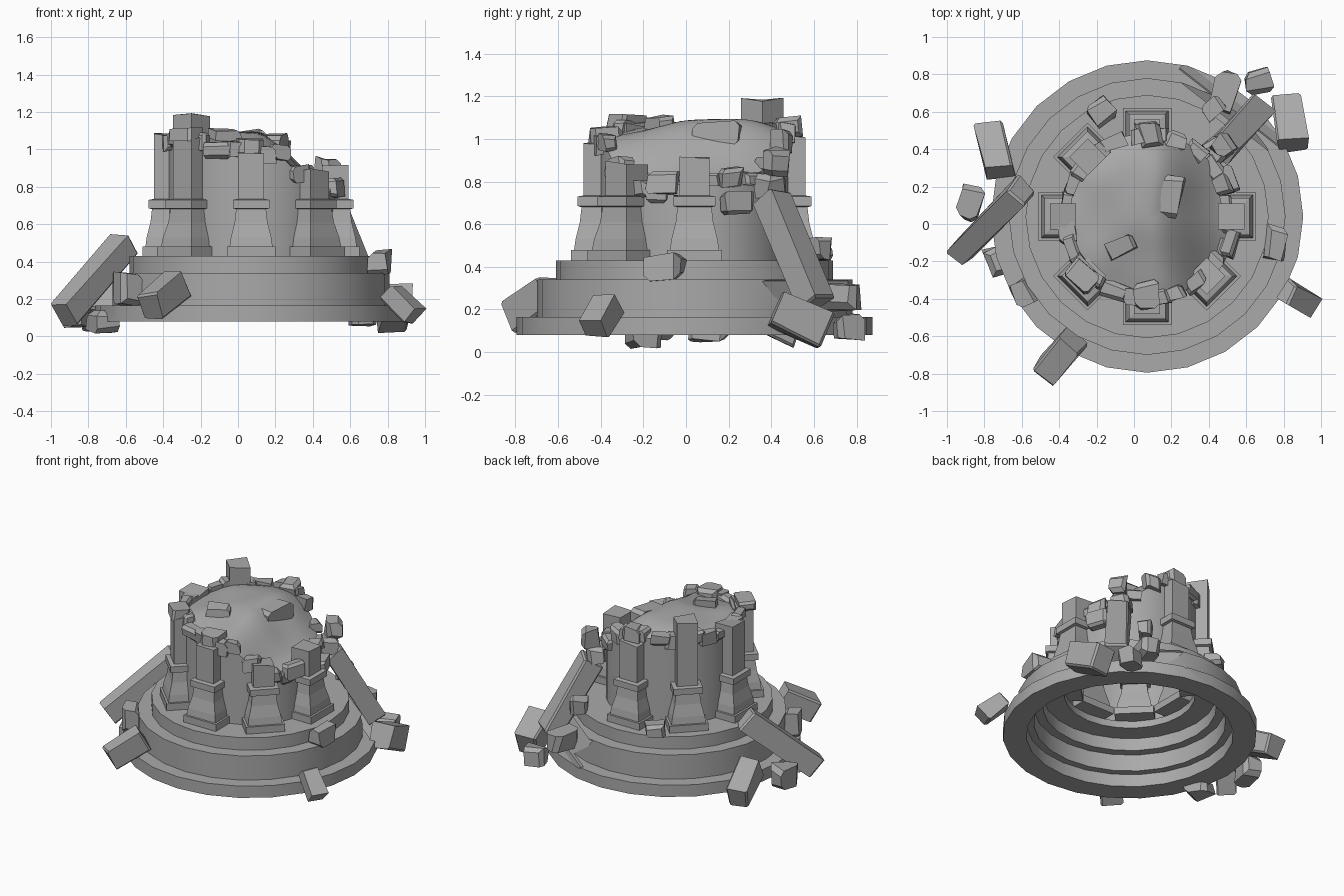
import bpy, bmesh, math, random
from math import sin, cos, pi, radians
from mathutils import Vector, Matrix, noise

random.seed(4)
if "Cube" in bpy.data.objects:
    bpy.data.objects.remove(bpy.data.objects["Cube"])

stone = bpy.data.materials.new("grey stone")
stone.use_nodes = True
GREY = (0.4, 0.4, 0.4, 1)
stone.diffuse_color = GREY
stone.node_tree.nodes["Principled BSDF"].inputs["Base Color"].default_value = GREY

CX, CY = 0.07, 0.04
SIDES = 24


def finish(name, bm, smooth=False):
    bmesh.ops.recalc_face_normals(bm, faces=bm.faces)
    mesh = bpy.data.meshes.new(name)
    bm.to_mesh(mesh)
    bm.free()
    ob = bpy.data.objects.new(name, mesh)
    bpy.context.collection.objects.link(ob)
    mesh.materials.append(stone)
    if smooth:
        bpy.ops.object.select_all(action='DESELECT')
        ob.select_set(True)
        bpy.context.view_layer.objects.active = ob
        bpy.ops.object.shade_smooth_by_angle(angle=radians(35))
    return ob


def block(name, a, b, width, thick, jitter=0.012, bevel=0.012):
    """Chipped stone block running from point a to point b."""
    a, b = Vector(a), Vector(b)
    bm = bmesh.new()
    bmesh.ops.create_cube(bm, size=1)
    for v in bm.verts:
        v.co = Vector((v.co.x * width, v.co.y * thick, v.co.z * (b - a).length))
        v.co += Vector([random.uniform(-jitter, jitter) for _ in range(3)])
    if bevel:
        chipped = random.sample(list(bm.edges), 5)
        bmesh.ops.bevel(bm, geom=chipped, offset=bevel, segments=1, affect='EDGES')
    turn = (b - a).to_track_quat('Z', 'Y').to_matrix().to_4x4()
    bm.transform(Matrix.Translation((a + b) / 2) @ turn)
    return finish(name, bm)


def rock(name, centre, size, turn=0):
    """Small rubble stone with cut corners, rotated about z by turn degrees."""
    c = Vector(centre)
    half = Matrix.Rotation(radians(turn), 3, 'Z') @ Vector((0, size[1] / 2, 0))
    return block(name, c - half, c + half, size[0], size[2], min(size) * 0.15, min(size) * 0.25)


# Stepped hollow dais, turned from one closed profile
profile = [(0.835, 0.08), (0.835, 0.165), (0.74, 0.165), (0.74, 0.34), (0.65, 0.34),
           (0.65, 0.43), (0.43, 0.43), (0.43, 0.38), (0.57, 0.38), (0.57, 0.29),
           (0.63, 0.29), (0.63, 0.17), (0.68, 0.17), (0.68, 0.08)]
bm = bmesh.new()
rings = [[bm.verts.new((CX + r * sin(2 * pi * i / SIDES), CY + r * cos(2 * pi * i / SIDES), z))
          for r, z in profile] for i in range(SIDES)]
for i in range(SIDES):
    p, q = rings[i], rings[(i + 1) % SIDES]
    for k in range(len(profile)):
        n = (k + 1) % len(profile)
        bm.faces.new((p[k], p[n], q[n], q[k]))
dais = finish("stepped_dais", bm, True)

# Two broken bites sheared off the dais steps
for n, (angle, dist) in enumerate([(234, 0.79), (52, 0.77)]):
    bm = bmesh.new()
    bmesh.ops.create_cube(bm, size=1)
    place = (Matrix.Translation((CX, CY, 0.27)) @ Matrix.Rotation(radians(angle), 4, 'Z')
             @ Matrix.Translation((dist, 0, 0)) @ Matrix.Rotation(radians(-22), 4, 'Y'))
    bm.transform(place @ Matrix.Diagonal((0.16, 0.7, 0.2, 1)))
    cutter = finish("break_cutter_%d" % n, bm)
    cutter.hide_render = True
    cutter.hide_viewport = True
    cutter.display_type = 'WIRE'
    cut = dais.modifiers.new("break", 'BOOLEAN')
    cut.object = cutter
    cut.solver = 'EXACT'


def ground(x, y):
    """Height of the worn tower top, sinking toward +x."""
    t = min(max((x - 0.1) / 0.42, 0), 1)
    t = t * t * (3 - 2 * t)
    r2 = ((x - CX) ** 2 + (y - CY) ** 2) / 0.21
    bump = noise.noise(Vector((x * 4, y * 4, 0.5))) * 0.035
    return 1.01 - 0.25 * t + 0.08 * (1 - r2) + 0.03 * y + bump


# Round tower core with a worn uneven top
N, CORE = 48, 0.445
bm = bmesh.new()
top = bm.verts.new((CX, CY, ground(CX, CY)))
prev = None
for r in [CORE * k / 10 for k in range(1, 11)] + [None]:
    ring = []
    for i in range(N):
        a = 2 * pi * i / N
        x, y = CX + (r or CORE) * cos(a), CY + (r or CORE) * sin(a)
        ring.append(bm.verts.new((x, y, ground(x, y) if r else 0.4)))
    for i in range(N):
        j = (i + 1) % N
        if prev:
            bm.faces.new((prev[i], prev[j], ring[j], ring[i]))
        else:
            bm.faces.new((top, ring[i], ring[j]))
    prev = ring
finish("tower_core", bm, True)

# Square columns on flared pedestals, one missing
heights = {0: 0.92, 90: 1.02, 135: 1.2, 180: 1.09, 225: 1.08, 270: 1.0, 315: 0.9}
for angle, height in heights.items():
    layers = [(0.13, 0.43), (0.13, 0.48), (0.115, 0.48), (0.108, 0.53), (0.088, 0.61), (0.08, 0.68),
              (0.098, 0.685), (0.098, 0.73), (0.07, 0.735), (0.07, height)]
    bm = bmesh.new()
    prev = None
    for h, z in layers:
        ring = [bm.verts.new((sx * h, sy * h, z)) for sx, sy in ((-1, -1), (1, -1), (1, 1), (-1, 1))]
        if prev:
            for i in range(4):
                j = (i + 1) % 4
                bm.faces.new((prev[i], prev[j], ring[j], ring[i]))
        else:
            bm.faces.new(ring)
        prev = ring
    bm.faces.new(prev)
    for v in prev:
        v.co.z -= random.uniform(0, 0.03)
    bm.transform(Matrix.Translation((CX, CY, 0)) @ Matrix.Rotation(radians(angle), 4, 'Z')
                 @ Matrix.Translation((0.45, 0, 0)))
    finish("column_%d" % angle, bm)

# Broken masonry around the tower rim
for n, angle in enumerate(range(8, 368, 15)):
    a = radians(angle + random.uniform(-3, 3))
    x, y = CX + 0.435 * cos(a), CY + 0.435 * sin(a)
    size = (random.uniform(0.05, 0.09), random.uniform(0.09, 0.14), random.uniform(0.06, 0.1))
    rock("rim_stone_%d" % n, (x, y, ground(x, y) + random.uniform(-0.02, 0.02)), size, angle)

# Fallen columns and large blocks
block("fallen_column_left", (-0.6, 0.18, 0.5), (-0.93, -0.15, 0.11), 0.13, 0.14)
block("fallen_column_back", (0.47, 0.41, 0.73), (0.66, 0.62, 0.23), 0.15, 0.14)
block("fallen_block_right", (0.85, 0.42, 0.2), (0.82, 0.66, 0.1), 0.16, 0.16)
block("fallen_block_left", (-0.72, 0.27, 0.22), (-0.77, 0.52, 0.09), 0.15, 0.15)
block("fallen_block_front", (-0.32, -0.62, 0.29), (-0.47, -0.8, 0.16), 0.15, 0.15)
block("fallen_block_side", (0.81, -0.36, 0.23), (0.94, -0.43, 0.1), 0.12, 0.11)

# Scattered rubble: centre, size, turn
rubble = [
    ((0.66, 0.76, 0.12), (0.14, 0.13, 0.11), 15), ((0.49, 0.71, 0.26), (0.13, 0.2, 0.14), -15),
    ((-0.87, 0.11, 0.13), (0.12, 0.17, 0.15), -15), ((-0.59, -0.37, 0.25), (0.11, 0.12, 0.17), 30),
    ((-0.72, -0.2, 0.08), (0.13, 0.15, 0.12), 20), ((0.76, -0.1, 0.4), (0.11, 0.18, 0.12), -8),
    ((-0.17, 0.6, 0.47), (0.13, 0.13, 0.09), 35), ((-0.07, -0.12, 1.07), (0.08, 0.15, 0.07), 115),
    ((0.19, 0.15, 1.03), (0.11, 0.22, 0.1), -15), ((0.51, 0.24, 0.7), (0.07, 0.15, 0.1), 25),
    ((0.51, -0.11, 0.79), (0.07, 0.14, 0.1), -15), ((0.48, 0.42, 0.89), (0.12, 0.11, 0.12), 40),
    ((0.45, 0.4, 0.78), (0.12, 0.12, 0.1), 40), ((0.07, -0.38, 1.0), (0.14, 0.15, 0.1), 5),
    ((0.08, 0.48, 1.06), (0.12, 0.12, 0.09), 10), ((0.42, 0.62, 0.48), (0.12, 0.08, 0.1), 40),
    ((-0.28, -0.28, 1.08), (0.12, 0.16, 0.06), 50)]
for n, (centre, size, turn) in enumerate(rubble):
    rock("rubble_%d" % n, centre, size, turn)
